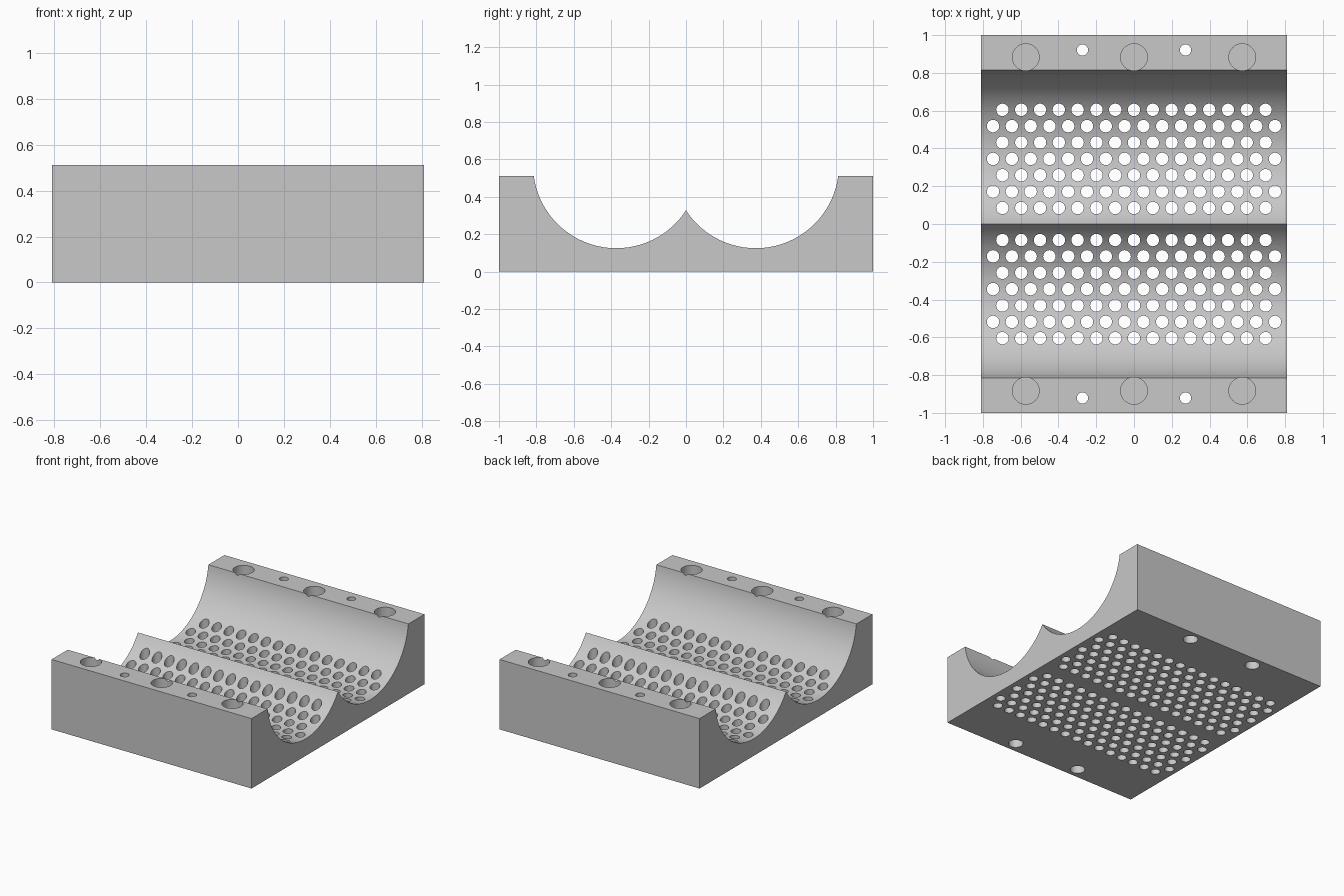
import bpy, bmesh, math
from mathutils import Matrix

if "Cube" in bpy.data.objects:
    bpy.data.objects.remove(bpy.data.objects["Cube"], do_unlink=True)

HALF_X, HALF_Y, HEIGHT = 0.81, 1.0, 0.512
TROUGH_Y, TROUGH_Z, TROUGH_R = 0.373, 0.57, 0.445

grey = bpy.data.materials.new("light_grey")
grey.use_nodes = True
grey.diffuse_color = (0.58, 0.58, 0.58, 1)
grey.node_tree.nodes["Principled BSDF"].inputs["Base Color"].default_value = grey.diffuse_color


def new_object(name, bm):
    bmesh.ops.recalc_face_normals(bm, faces=bm.faces)
    mesh = bpy.data.meshes.new(name)
    bm.to_mesh(mesh)
    bm.free()
    mesh.materials.append(grey)
    obj = bpy.data.objects.new(name, mesh)
    bpy.context.collection.objects.link(obj)
    return obj


def add_hole(bm, x, y, radius, bottom, top, sides=24):
    bmesh.ops.create_cone(bm, cap_ends=True, segments=sides, radius1=radius, radius2=radius,
                          depth=top - bottom,
                          matrix=Matrix.Translation((x, y, (top + bottom) / 2)))


# Block with two troughs: half profile, mirrored, then extruded along x
start = math.asin((HEIGHT - TROUGH_Z) / TROUGH_R)
end = -math.pi + math.acos(TROUGH_Y / TROUGH_R)
STEPS = 40
half = [(HALF_Y, 0), (HALF_Y, HEIGHT)]
for i in range(STEPS + 1):
    a = start + (end - start) * i / STEPS
    half.append((TROUGH_Y + TROUGH_R * math.cos(a), TROUGH_Z + TROUGH_R * math.sin(a)))
half[-1] = (0, half[-1][1])
profile = half + [(-y, z) for y, z in reversed(half[:-1])]

bm = bmesh.new()
face = bm.faces.new([bm.verts.new((-HALF_X, y, z)) for y, z in profile])
extruded = bmesh.ops.extrude_face_region(bm, geom=[face], use_keep_orig=True)
verts = [g for g in extruded["geom"] if isinstance(g, bmesh.types.BMVert)]
bmesh.ops.translate(bm, vec=(2 * HALF_X, 0, 0), verts=verts)
block = new_object("trough_block", bm)

# Cutters: staggered perforations, magnet pockets, screw shafts and their wider bottoms
holes, counterbores = bmesh.new(), bmesh.new()
for side in (-1, 1):
    for row in range(7):
        count = 15 + row % 2
        for i in range(count):
            add_hole(holes, (i - (count - 1) / 2) * 0.0995, side * (0.085 + row * 0.0866),
                     0.033, -0.1, 0.6, 20)
    for x in (-0.573, 0, 0.573):
        add_hole(holes, x, side * 0.883, 0.071, HEIGHT - 0.12, 0.6, 40)
    for x in (-0.273, 0.273):
        add_hole(holes, x, side * 0.921, 0.03, -0.1, 0.6)
        add_hole(counterbores, x, side * 0.921, 0.05, -0.1, 0.15)
cutters = [new_object("hole_cutter", holes), new_object("counterbore_cutter", counterbores)]

for cutter in cutters:
    cutter.hide_render = True
    mod = block.modifiers.new(cutter.name, "BOOLEAN")
    mod.operation = "DIFFERENCE"
    mod.solver = "EXACT"
    mod.object = cutter

# Bake the cuts, then drop the cutters
bpy.context.view_layer.update()
baked = bpy.data.meshes.new_from_object(block.evaluated_get(bpy.context.evaluated_depsgraph_get()))
block.modifiers.clear()
block.data = baked
for cutter in cutters:
    bpy.data.objects.remove(cutter, do_unlink=True)

# Smooth the curved walls and keep the rims sharp
for obj in bpy.context.selected_objects:
    obj.select_set(False)
bpy.context.view_layer.objects.active = block
block.select_set(True)
bpy.ops.object.shade_smooth_by_angle(angle=math.radians(30))
